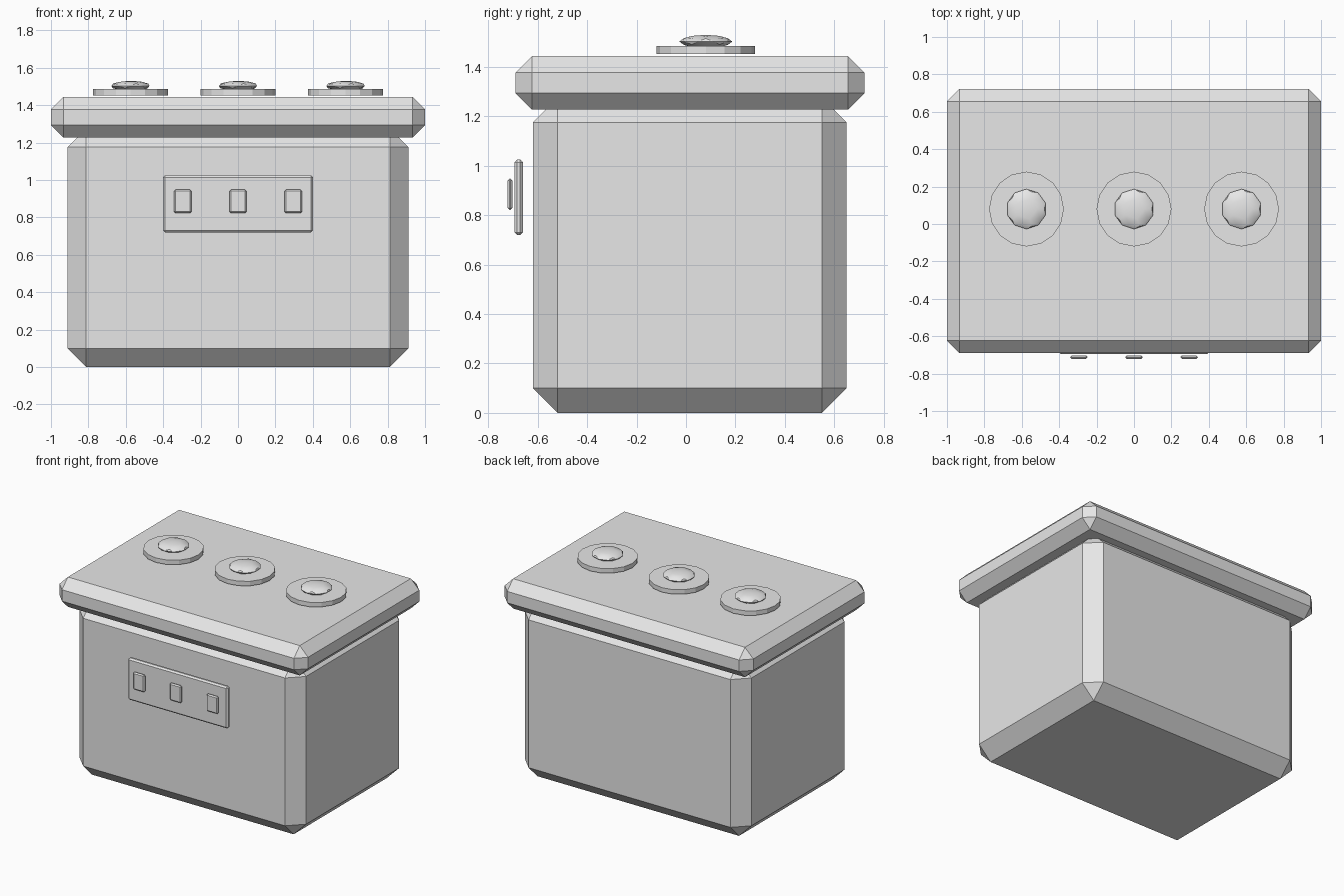
import bpy
import bmesh
from mathutils import Matrix

default = bpy.data.objects.get("Cube")
if default:
    bpy.data.objects.remove(default)

grey = bpy.data.materials.new("plain grey")
grey.use_nodes = True
grey.diffuse_color = (0.8, 0.8, 0.8, 1)
grey.node_tree.nodes["Principled BSDF"].inputs["Base Color"].default_value = (0.8, 0.8, 0.8, 1)


def finish(name, bm, smooth=False):
    for face in bm.faces:
        face.smooth = smooth
    mesh = bpy.data.meshes.new(name)
    bm.to_mesh(mesh)
    bm.free()
    mesh.materials.append(grey)
    obj = bpy.data.objects.new(name, mesh)
    bpy.context.collection.objects.link(obj)
    return obj


def chamfered_box(name, low, high, chamfer):
    bm = bmesh.new()
    size = [b - a for a, b in zip(low, high)]
    centre = [(a + b) / 2 for a, b in zip(low, high)]
    bmesh.ops.create_cube(bm, size=1, matrix=Matrix.Translation(centre) @ Matrix.Diagonal((*size, 1)))
    bmesh.ops.bevel(bm, geom=bm.edges[:], offset=chamfer, segments=1,
                    profile=0.5, affect='EDGES')
    return finish(name, bm)


# Main body and overhanging lid
chamfered_box("body", (-0.912, -0.62, 0), (0.912, 0.65, 1.275), 0.1)
chamfered_box("lid", (-1, -0.69, 1.227), (1, 0.722, 1.444), 0.067)

# Front control panel with its three buttons
chamfered_box("control_panel", (-0.402, -0.695, 0.72), (0.402, -0.66, 1.025), 0.011)
for side, x in (("right", -0.295), ("middle", 0), ("left", 0.295)):
    chamfered_box(side + "_button", (x - 0.046, -0.722, 0.822),
                  (x + 0.046, -0.702, 0.948), 0.008)

# Flat discs on the lid, each with a domed knob
for side, x in (("right", -0.575), ("middle", 0), ("left", 0.575)):
    bm = bmesh.new()
    bmesh.ops.create_cone(bm, cap_ends=True, segments=16, radius1=0.2, radius2=0.2,
                          depth=0.033, matrix=Matrix.Translation((x, 0.08, 1.469)))
    finish(side + "_disc", bm)

    bm = bmesh.new()
    bmesh.ops.create_icosphere(bm, subdivisions=2, radius=1,
                               matrix=Matrix.Translation((x, 0.08, 1.503))
                               @ Matrix.Diagonal((0.107, 0.107, 0.027, 1)))
    knob = finish(side + "_knob", bm, smooth=True)
    bpy.ops.object.select_all(action='DESELECT')
    knob.select_set(True)
    bpy.context.view_layer.objects.active = knob
    bpy.ops.object.shade_smooth_by_angle()
